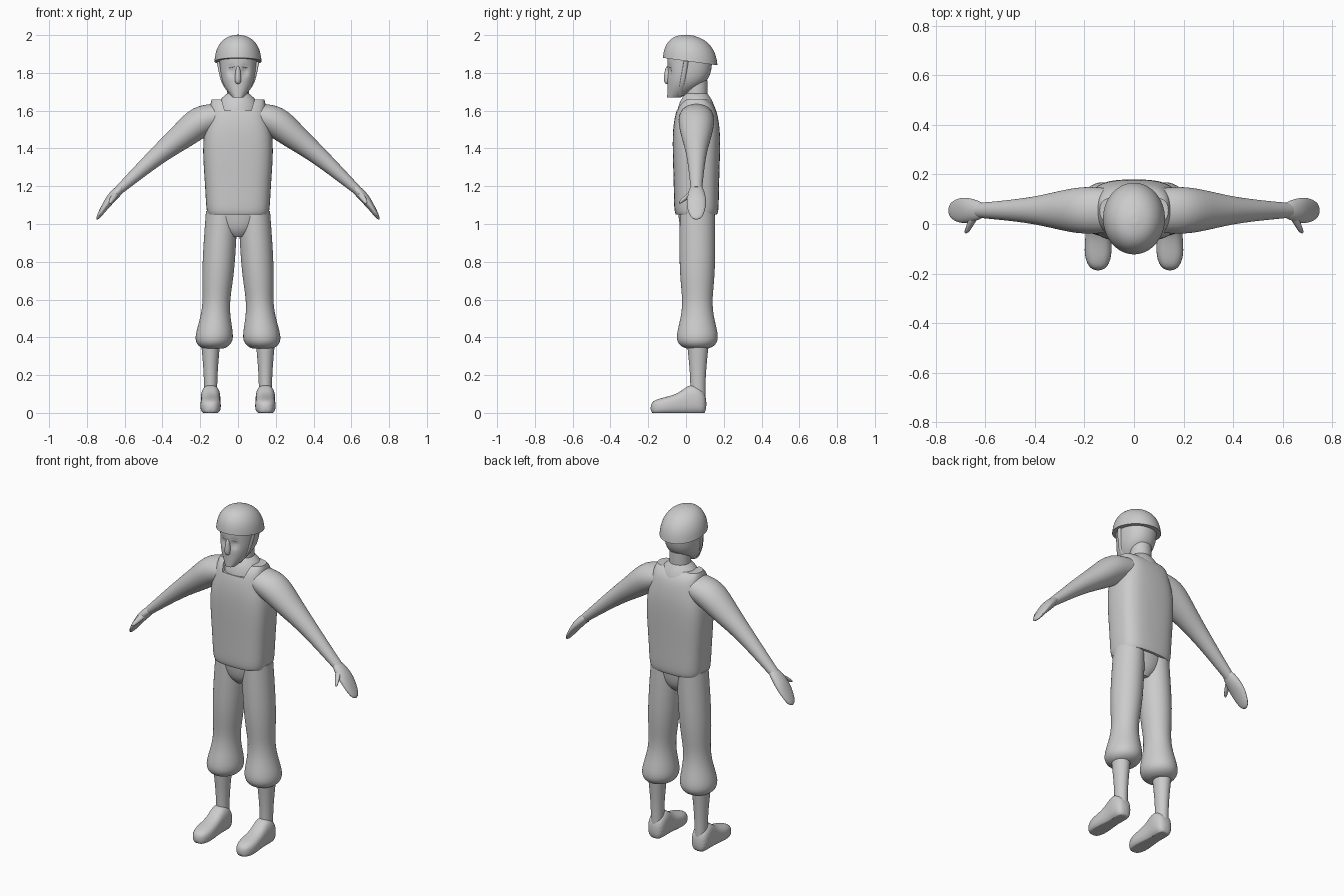
import bpy, bmesh, math
from mathutils import Vector

if "Cube" in bpy.data.objects:
    bpy.data.objects.remove(bpy.data.objects["Cube"])

grey = bpy.data.materials.new("plain_grey")
grey.use_nodes = True
shade = (.6, .6, .6, 1)
grey.diffuse_color = shade
grey.node_tree.nodes["Principled BSDF"].inputs["Base Color"].default_value = shade

SEGMENTS = 20
BODY_Y = .055
parts = []


def add_object(name, bm):
    bmesh.ops.recalc_face_normals(bm, faces=bm.faces[:])
    mesh = bpy.data.meshes.new(name)
    bm.to_mesh(mesh)
    bm.free()
    obj = bpy.data.objects.new(name, mesh)
    bpy.context.collection.objects.link(obj)
    mesh.materials.append(grey)
    return obj


def loft(name, rings, power=2, mirror=False, crisp=True):
    """Skin a closed, smoothed tube over rings of (centre, u axis, v axis)."""
    bm = bmesh.new()
    crease = bm.edges.layers.float.new("crease_edge")
    loops = []
    for centre, u, v in rings:
        loop = []
        for i in range(SEGMENTS):
            angle = math.tau * i / SEGMENTS
            c, s = math.cos(angle), math.sin(angle)
            c = math.copysign(abs(c) ** (2 / power), c)
            s = math.copysign(abs(s) ** (2 / power), s)
            loop.append(bm.verts.new(Vector(centre) + Vector(u) * c + Vector(v) * s))
        loops.append(loop)
    for low, high in zip(loops, loops[1:]):
        for i in range(SEGMENTS):
            j = (i + 1) % SEGMENTS
            bm.faces.new((low[i], low[j], high[j], high[i]))
    for end in (loops[0], loops[-1]):
        cap = bm.faces.new(end)
        if crisp:
            for edge in cap.edges:
                edge[crease] = 1
    obj = add_object(name, bm)
    smooth = obj.modifiers.new("smooth", "SUBSURF")
    smooth.levels = smooth.render_levels = 2
    if mirror:
        obj.modifiers.new("mirror", "MIRROR").use_mirror_merge = False
    parts.append(obj)
    return obj


def level(x, y, z, rx, ry):
    return (x, y, z), (rx, 0, 0), (0, ry, 0)


def across(x, y, z, r):
    return (x, y, z), (0, r, 0), (0, 0, r)


def trunk(rows):
    """Level rings on the body axis from (height, half width, half depth)."""
    return [level(0, BODY_Y, z, rx, ry) for z, rx, ry in rows]


def limb(rows):
    """Rings square to a path in the xz plane, from (x, z, half thickness, half width)."""
    rings = []
    for i, (x, z, thick, wide) in enumerate(rows):
        before, after = rows[max(i - 1, 0)], rows[min(i + 1, len(rows) - 1)]
        along = Vector((after[0] - before[0], 0, after[1] - before[1])).normalized()
        normal = Vector((-along.z, 0, along.x))
        rings.append(((x, BODY_Y, z), normal * thick, (0, wide, 0)))
    return rings


def ridge(name, width, z, drop, curl):
    """Small raised bar that wraps around each side of the face."""
    loft(name, [across(width * t, curl * t * t - .09, z - drop * t * t, .01)
                for t in (.1, .5, 1)], mirror=True, crisp=False)


# Vest with a square neckline cut from the front
vest = loft("vest", trunk([
    (1.05, .16, .11), (1.07, .17, .12), (1.2, .175, .12), (1.45, .195, .13),
    (1.55, .16, .12), (1.63, .15, .1), (1.66, .14, .06)]), power=3)
bm = bmesh.new()
outline = [(-.07, 1.6), (.07, 1.6), (.1, 1.7), (-.1, 1.7)]
front = bm.faces.new([bm.verts.new((x, -.2, z)) for x, z in outline])
grown = bmesh.ops.extrude_face_region(bm, geom=[front])["geom"]
bmesh.ops.translate(bm, vec=(0, .25, 0),
                    verts=[g for g in grown if isinstance(g, bmesh.types.BMVert)])
cutter = add_object("neckline_cutter", bm)
cutter.hide_render = True
cut = vest.modifiers.new("neckline", "BOOLEAN")
cut.operation, cut.object, cut.solver = "DIFFERENCE", cutter, "EXACT"

# Shirt and neck
loft("shirt", trunk([(1.5, .12, .1), (1.58, .12, .11), (1.65, .11, .09), (1.69, .06, .06)]))
loft("neck", trunk([(1.6, .06, .06), (1.76, .06, .06)]))

# Arms, hands and thumbs
loft("arms", limb([(.1, 1.57, .07, .09), (.2, 1.55, .09, .1), (.3, 1.46, .07, .08),
                   (.42, 1.37, .05, .05), (.63, 1.18, .025, .03)]), mirror=True)
loft("hands", limb([(.6, 1.21, .02, .03), (.66, 1.15, .03, .05), (.7, 1.1, .02, .055),
                    (.75, 1.02, .01, .03)]), mirror=True, crisp=False)
loft("thumbs", [((.64 + .04 * t, .04 - .08 * t, 1.17 - .06 * t), (.02 - .01 * t, 0, 0),
                 (0, 0, .02 - .01 * t)) for t in (0, .5, 1)], mirror=True, crisp=False)

# Trousers: legs lean outward to full cuffs
loft("trouser_seat", trunk([(.93, .04, .05), (.97, .12, .09), (1.08, .16, .1)]))
loft("trouser_legs", [level(.15 - .06 * z, .06, z, r, r * 1.1) for z, r in [
    (.34, .05), (.35, .08), (.39, .11), (.5, .08), (.6, .07), (.75, .09), (1.07, .085)]],
    mirror=True)

# Shins and feet
ANKLE_X = .145
loft("shins", [level(ANKLE_X, .063, z, r, r * 1.15) for z, r in [
    (.07, .035), (.2, .035), (.36, .05)]], mirror=True)
feet = loft("feet", [((ANKLE_X, y, top / 2), (wide, 0, 0), (0, 0, top / 2 + .01))
    for y, wide, top in [(.11, .04, .09), (.06, .055, .14), (.01, .05, .14),
                         (-.04, .05, .09), (-.13, .06, .07), (-.19, .03, .05)]],
    power=2.6, mirror=True, crisp=False)

# Head with an upright face plane, then nose, brows and moustache
head = loft("head", [level(0, r * 1.2 - .1, z, r, r * 1.2) for z, r in [
    (1.67, .03), (1.7, .055), (1.75, .09), (1.82, .1), (1.9, .1)]], power=2.2)
loft("nose", [level(0, -.097, z, r, r * 1.2) for z, r in [
    (1.74, .01), (1.76, .02), (1.84, .01)]], crisp=False)
ridge("brows", .07, 1.84, .01, .03)
ridge("moustache", .035, 1.735, .025, .02)

# Domed helmet dipping toward the back, and its chin straps
dome = []
for step in range(6):
    angle = step * .3
    r = math.cos(angle) ** .8
    dome.append(((0, .022, 1.86 + .14 * math.sin(angle)),
                 (.127 * r, 0, 0), (0, .147 * r, -.02 * r)))
loft("helmet", dome)
loft("chin_straps", [level(.03 + .075 * t ** .4, .03 * t - .03, 1.68 + .18 * t, .008, .013)
                     for t in (0, .3, .6, 1)], mirror=True)

# Bake modifiers
for obj in bpy.context.selected_objects:
    obj.select_set(False)
for obj in parts:
    obj.select_set(True)
bpy.context.view_layer.objects.active = vest
bpy.ops.object.convert(target="MESH")
bpy.data.objects.remove(cutter)

# Flat soles and sunken eyes
for v in feet.data.vertices:
    v.co.z = max(v.co.z, 0)
for v in head.data.vertices:
    if v.co.y < 0:
        off_x, off_z = abs(v.co.x) - .036, v.co.z - 1.81
        v.co.y += .016 * math.exp(-(off_x ** 2 + off_z ** 2) / .02 ** 2)
bpy.ops.object.shade_smooth_by_angle(angle=math.radians(40))
